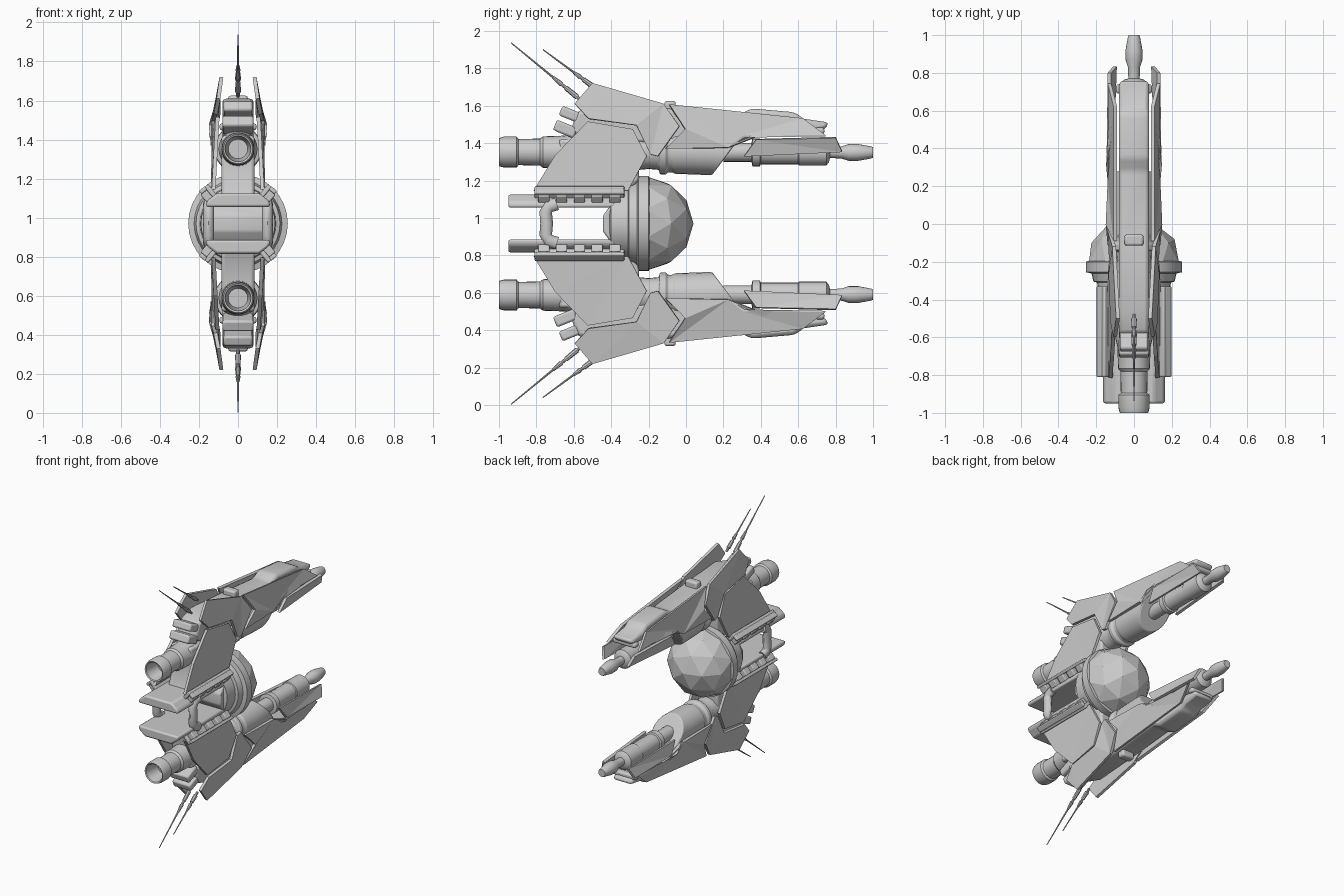
import bpy, bmesh, math
from mathutils import Vector, Matrix

if "Cube" in bpy.data.objects:
    bpy.data.objects.remove(bpy.data.objects["Cube"])

ZC = 0.97   # height of the horizontal symmetry plane


def finish(name, bm, mx=False, mz=True, bevel=0, solid=0, smooth=True):
    """Turn bmesh (world coordinates) into an object mirrored about the ship's planes."""
    bmesh.ops.recalc_face_normals(bm, faces=bm.faces)
    bmesh.ops.translate(bm, verts=bm.verts, vec=(0, 0, -ZC))
    me = bpy.data.meshes.new(name)
    bm.to_mesh(me)
    bm.free()
    ob = bpy.data.objects.new(name, me)
    ob.location.z = ZC
    bpy.context.collection.objects.link(ob)
    if smooth:
        bpy.ops.object.select_all(action='DESELECT')
        ob.select_set(True)
        bpy.context.view_layer.objects.active = ob
        bpy.ops.object.shade_smooth_by_angle(angle=math.radians(35))
    if solid:
        m = ob.modifiers.new("thickness", 'SOLIDIFY')
        m.thickness, m.offset = solid, 0
    if bevel:
        m = ob.modifiers.new("bevel", 'BEVEL')
        m.width, m.segments, m.limit_method = bevel, 2, 'ANGLE'
    if mx or mz:
        m = ob.modifiers.new("mirror", 'MIRROR')
        m.use_axis = (mx, False, mz)
        m.use_mirror_merge = False
    return ob


def plate(name, pts):
    """Armour plate from (y, z, x) outline points, both sides, top and bottom."""
    bm = bmesh.new()
    f = bm.faces.new([bm.verts.new((x, y, z)) for y, z, x in pts])
    bmesh.ops.triangulate(bm, faces=[f])
    return finish(name, bm, mx=True, solid=0.02, smooth=False)


def lathe_bm(prof, z, n=24):
    """Closed (y, radius) profile spun around the y axis at height z."""
    bm = bmesh.new()
    rings = []
    for y, r in prof:
        rings.append([bm.verts.new((r * math.cos(2 * math.pi * i / n), y,
                                    z + r * math.sin(2 * math.pi * i / n))) for i in range(n)])
    for a, b in zip(rings, rings[1:]):
        for i in range(n):
            j = (i + 1) % n
            bm.faces.new((a[i], a[j], b[j], b[i]))
    bm.faces.new(rings[0])
    bm.faces.new(rings[-1])
    return bm


def prism_bm(pts, half, axis='x', c=0.0):
    """Extrude (y, z) outline along x, or (x, z) outline along y."""
    bm = bmesh.new()
    put = (lambda a, b, t: (t, a, b)) if axis == 'x' else (lambda a, b, t: (a, t, b))
    lo = [bm.verts.new(put(a, b, c - half)) for a, b in pts]
    hi = [bm.verts.new(put(a, b, c + half)) for a, b in pts]
    bm.faces.new(lo)
    bm.faces.new(hi)
    for i in range(len(pts)):
        j = (i + 1) % len(pts)
        bm.faces.new((lo[i], lo[j], hi[j], hi[i]))
    return bm


def add_box(bm, loc, size, rot=None):
    m = Matrix.Translation(loc) @ (rot or Matrix()) @ Matrix.Diagonal((*size, 1))
    bmesh.ops.create_cube(bm, size=1, matrix=m)


def add_rod(bm, p, q, r1, r2, n=8):
    p, q = Vector(p), Vector(q)
    d = q - p
    m = Matrix.Translation((p + q) / 2) @ d.to_track_quat('Z', 'Y').to_matrix().to_4x4()
    bmesh.ops.create_cone(bm, cap_ends=True, segments=n, radius1=r1, radius2=r2,
                          depth=d.length, matrix=m)


# --- Armour plates (outer shells of the two booms)
plate("fin_plate", [(-.50, 1.72, .085), (-.12, 1.61, .105), (-.035, 1.49, .13), (-.15, 1.33, .125),
                    (-.19, 1.34, .12), (-.265, 1.495, .125), (-.52, 1.53, .115), (-.595, 1.61, .1)])
plate("wing_plate", [(-.525, 1.515, .105), (-.285, 1.475, .115), (-.21, 1.33, .125),
                     (-.31, 1.145, .13), (-.815, 1.145, .125), (-.70, 1.335, .115)])
plate("boom_plate", [(-.09, 1.605, .1), (.625, 1.53, .1), (.745, 1.44, .13), (.31, 1.435, .14),
                     (.225, 1.375, .13), (-.11, 1.37, .13), (-.005, 1.475, .14)])
plate("muzzle_plate", [(.375, 1.42, .135), (.80, 1.43, .13), (.835, 1.355, .1), (.31, 1.33, .12)])

# --- Boom spine between the plates
finish("boom_spine", prism_bm([(-.62, 1.46), (-.58, 1.57), (-.45, 1.61), (-.1, 1.585), (.28, 1.55),
                               (.35, 1.585), (.58, 1.565), (.63, 1.53), (.765, 1.51), (.74, 1.47),
                               (.3, 1.44), (-.1, 1.4), (-.5, 1.4)], .08), bevel=.02)
bm = bmesh.new()
add_box(bm, (0, -.085, 1.595), (.1, .06, .06))
add_box(bm, (0, .715, 1.465), (.19, .05, .035))
finish("spine_clamps", bm, bevel=.012)

# --- Inner strut joining each boom to the hub
finish("inner_strut", prism_bm([(-.68, 1.42), (-.25, 1.42), (-.25, 1.2), (-.36, 1.1), (-.72, 1.1),
                                (-.66, 1.25)], .085), bevel=.015)

# --- Rear vents
bm = bmesh.new()
tilt = Matrix.Rotation(math.radians(-22), 4, 'X')
add_box(bm, (0, -.61, 1.55), (.15, .13, .055), tilt)
add_box(bm, (0, -.645, 1.475), (.16, .12, .06), tilt)
finish("rear_vents", bm, bevel=.012)

# --- Engine with hollow nozzle
finish("engine", lathe_bm([(-.88, .05), (-.995, .066), (-1, .075), (-.975, .082), (-.905, .082),
                           (-.895, .07), (-.78, .072), (-.765, .084), (-.65, .088), (-.6, .1),
                           (-.3, .1), (-.2, .09), (-.15, .09)], 1.352))

# --- Nacelle body with slanted nose
bm = lathe_bm([(-.2, .09), (-.145, .095), (-.14, .12), (-.105, .12), (-.1, .108), (-.07, .108),
               (-.06, .116), (.1, .122), (.35, .122)], 1.352)
for co, no in (((0, .14, 1.23), (0, .8, -.6)), ((0, .245, 1.34), (0, .95, -.35))):
    g = bmesh.ops.bisect_plane(bm, geom=bm.verts[:] + bm.edges[:] + bm.faces[:],
                               plane_co=co, plane_no=no, clear_outer=True)
    bmesh.ops.holes_fill(bm, edges=[e for e in bm.edges if e.is_boundary])
finish("nacelle", bm, bevel=.008)

# --- Gun barrel and muzzle
finish("gun_barrel", lathe_bm([(.2, .05), (.35, .05), (.355, .075), (.395, .075), (.4, .064),
                               (.6, .064), (.605, .07), (.75, .07), (.765, .05), (.77, .03),
                               (.83, .032), (.87, .045), (.92, .045), (.99, .032), (1, .028)], 1.35, 20))

# --- Antennas
bm = bmesh.new()
for a, b in (((-.55, 1.62), (-.935, 1.936)), ((-.48, 1.69), (-.765, 1.90))):
    A, B = Vector((0, *a)), Vector((0, *b))
    add_rod(bm, A, A.lerp(B, .3), .009, .009)
    add_rod(bm, A.lerp(B, .08), A.lerp(B, .24), .015, .013)
    add_rod(bm, A.lerp(B, .3), A.lerp(B, .42), .013, .008)
    add_rod(bm, A.lerp(B, .4), B, .006, .003)
finish("antennas", bm)

# --- Faceted cockpit dome
bm = bmesh.new()
bmesh.ops.create_icosphere(bm, subdivisions=2, radius=.252,
                           matrix=Matrix.Translation((0, -.212, ZC)) @ Matrix.Rotation(math.pi / 2, 4, 'X'))
bmesh.ops.bisect_plane(bm, geom=bm.verts[:] + bm.edges[:] + bm.faces[:],
                       plane_co=(0, -.22, 0), plane_no=(0, -1, 0), clear_outer=True)
bmesh.ops.holes_fill(bm, edges=[e for e in bm.edges if e.is_boundary])
finish("cockpit_dome", bm, mz=False, smooth=False)

# --- Hub behind the dome
finish("hub_ring", lathe_bm([(-.41, .17), (-.40, .19), (-.31, .195), (-.305, .215), (-.262, .225),
                             (-.255, .255), (-.2, .255), (-.195, .24)], ZC, 32), mz=False)
finish("hub_back", prism_bm([(-.445, 1.01), (-.445, .93), (-.41, .88), (-.35, .88), (-.35, 1.06),
                             (-.41, 1.06)], .165), mz=False, bevel=.01)

# --- Rear deck fins
finish("rear_fin", prism_bm([(-.165, 1.055), (.165, 1.055), (.16, 1.085), (.11, 1.125),
                             (-.11, 1.125), (-.16, 1.085)], .285, 'y', -.665), bevel=.012)

# --- Side rails with blocks
bm = bmesh.new()
rot = Matrix.Rotation(math.radians(40), 4, 'Y')
base = Vector((.15, -.57, 1.12))
off = lambda x, y, z: base + rot @ Vector((x, y, z))
add_box(bm, off(-.018, 0, 0), (.025, .48, .085), rot)
for s in (-1, 1):
    add_box(bm, off(.008, 0, s * .034), (.04, .48, .022), rot)
for i in range(5):
    add_box(bm, off(.012, -.19 + .095 * i, 0), (.045, .06, .05), rot)
finish("side_rails", bm, mx=True, bevel=.006)

# --- Curved brackets between the rear fins
bm = bmesh.new()
path = [(-.69, 1.075), (-.735, 1.06), (-.75, 1.03), (-.745, .97), (-.75, .91), (-.735, .88), (-.69, .865)]
rings = []
for k, (y, z) in enumerate(path):
    a, b = path[max(k - 1, 0)], path[min(k + 1, len(path) - 1)]
    t = Vector((0, b[0] - a[0], b[1] - a[1])).normalized()
    side = t.cross(Vector((1, 0, 0)))
    ring = []
    for i in range(12):
        w = 2 * math.pi * i / 12
        ring.append(bm.verts.new(Vector((.15, y, z)) + Vector((.028 * math.cos(w), 0, 0)) + side * .034 * math.sin(w)))
    rings.append(ring)
for a, b in zip(rings, rings[1:]):
    for i in range(12):
        bm.faces.new((a[i], a[(i + 1) % 12], b[(i + 1) % 12], b[i]))
bm.faces.new(rings[0])
bm.faces.new(rings[-1])
finish("rear_bracket", bm, mx=True, mz=False)
